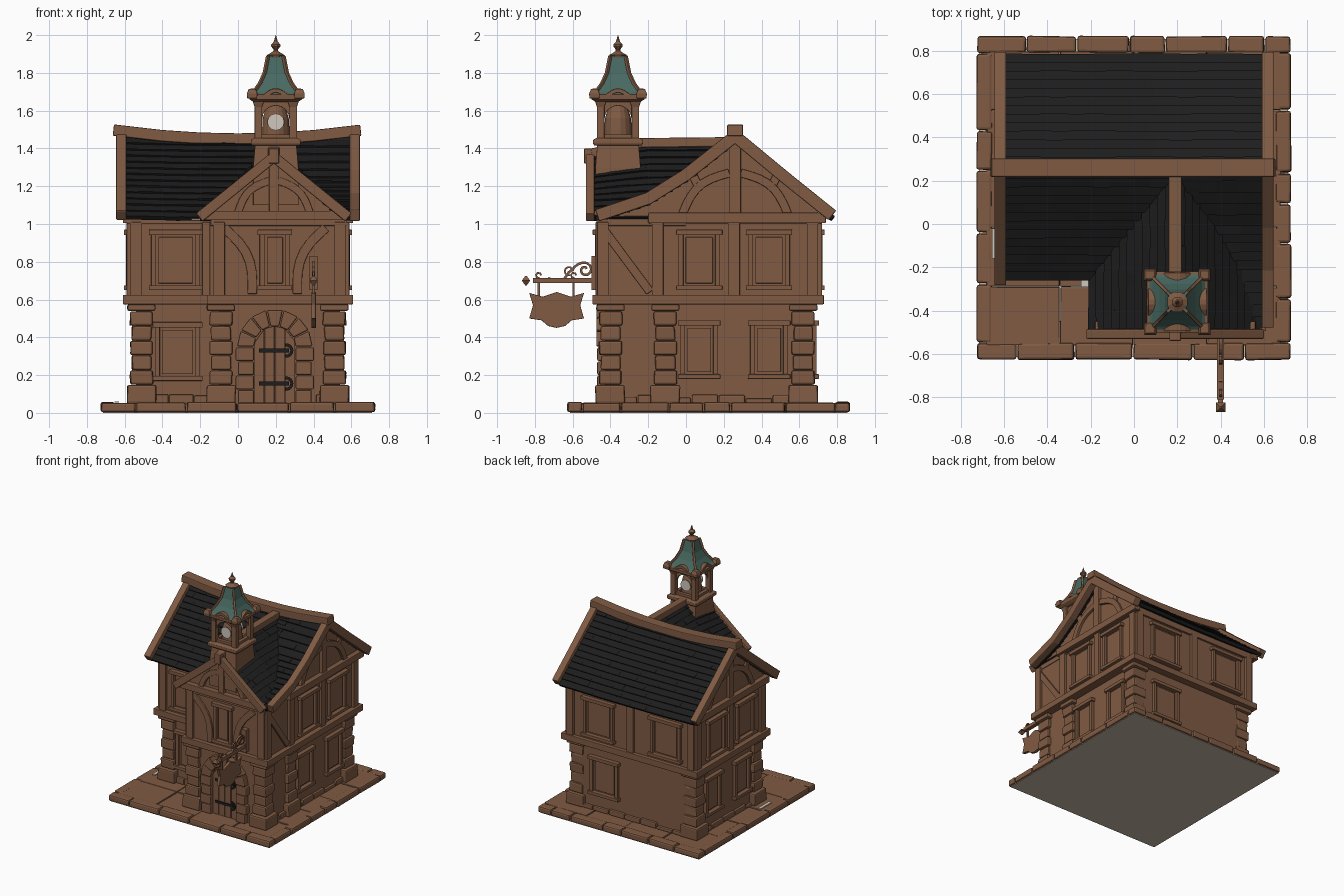
import bpy, bmesh, math, random
from mathutils import Vector as V

random.seed(4)
cube = bpy.data.objects.get("Cube")
if cube:
    bpy.data.objects.remove(cube)


def material(name, rgb):
    m = bpy.data.materials.new(name)
    m.use_nodes = True
    m.diffuse_color = (*rgb, 1)
    m.node_tree.nodes["Principled BSDF"].inputs["Base Color"].default_value = (*rgb, 1)
    return m


BROWN = material("warm_brown", (.215, .104, .056))
SLATE = material("slate_black", (.0125, .0125, .013))
COPPER = material("weathered_copper", (.065, .142, .12))
GREY = material("underside_grey", (.55, .46, .37))
CREAM = material("pale_cream", (.62, .57, .5))


def frame(o, u, out):
    o, u, out = V(o), V(u), V(out)
    return lambda a, z, d: o + u * a + out * d + V((0, 0, z))


class Part:
    def __init__(self, name, mat=BROWN, bevel=0):
        self.name, self.mat, self.bevel, self.bm = name, mat, bevel, bmesh.new()

    def loft(self, rings):
        rs = [[self.bm.verts.new(p) for p in r] for r in rings]
        n = len(rs[0])
        for a, b in zip(rs, rs[1:]):
            for i in range(n):
                j = (i + 1) % n
                self.bm.faces.new((a[i], a[j], b[j], b[i]))
        self.bm.faces.new(rs[0][::-1])
        self.bm.faces.new(rs[-1])

    def box(self, x0, x1, y0, y1, z0, z1, jit=0):
        j = lambda: random.uniform(-jit, jit)
        self.loft([[V((x + j(), y + j(), z)) for x, y in
                    ((x0, y0), (x1, y0), (x1, y1), (x0, y1))] for z in (z0, z1)])

    def prism(self, f, pts, d0, d1):
        self.loft([[f(u, z, d) for u, z in pts] for d in (d0, d1)])

    def rect(self, f, u0, u1, z0, z1, d0, d1):
        self.prism(f, [(u0, z0), (u1, z0), (u1, z1), (u0, z1)], d0, d1)

    def strip(self, f, path, w, d0, d1):
        p = [V(q) for q in path]
        rings = []
        for i, q in enumerate(p):
            t = (p[min(i + 1, len(p) - 1)] - p[max(i - 1, 0)]).normalized()
            n = V((-t.y, t.x)) * w / 2
            rings.append([f(*(q + n), d0), f(*(q - n), d0), f(*(q - n), d1), f(*(q + n), d1)])
        self.loft(rings)

    def turned(self, c, prof, n=4):
        k = math.sqrt(2) if n == 4 else 1
        self.loft([[V((c[0] + r * k * math.cos(math.tau * (i + .5) / n),
                       c[1] + r * k * math.sin(math.tau * (i + .5) / n), z))
                    for i in range(n)] for r, z in prof])

    def done(self):
        bmesh.ops.recalc_face_normals(self.bm, faces=self.bm.faces)
        me = bpy.data.meshes.new(self.name)
        self.bm.to_mesh(me)
        self.bm.free()
        me.materials.append(self.mat)
        ob = bpy.data.objects.new(self.name, me)
        bpy.context.collection.objects.link(ob)
        if self.bevel:
            m = ob.modifiers.new("Bevel", "BEVEL")
            m.width, m.segments = self.bevel, 2


def arc(p, q, bulge, n=7):
    p, q = V(p), V(q)
    s = V((p.y - q.y, q.x - p.x)) * bulge
    return [p.lerp(q, i / n) + s * math.sin(math.pi * i / n) for i in range(n + 1)]


X, Y = V((1, 0, 0)), V((0, 1, 0))
RIGHT, RIGHT_LOW = frame((.57, 0, 0), Y, X), frame((.54, 0, 0), Y, X)
LEFT, LEFT_LOW = frame((-.57, 0, 0), Y, -X), frame((-.54, 0, 0), Y, -X)
BACK, BACK_LOW = frame((0, .70, 0), X, Y), frame((0, .67, 0), X, Y)
FRONT, FRONT_LOW = frame((0, -.18, 0), X, -Y), frame((0, -.15, 0), X, -Y)
WING, WING_LOW = frame((0, -.46, 0), X, -Y), frame((0, -.43, 0), X, -Y)
WING_SIDE = frame((-.13, 0, 0), Y, -X)
SWEEP = [V(q) for q in ((.26, 1.465), (0, 1.26), (-.2, 1.135), (-.47, 1.045))]

# paved base
p = Part("underside", GREY)
p.box(-.715, .71, -.615, .855, 0, .006)
p.done()
p = Part("paving", bevel=.005)
for i in range(4):
    for j in range(5):
        x, y = -.68 + i * .34, -.56 + j * .272
        p.box(x, x + .336, y, y + .268, .005, .047 + random.uniform(0, .006), .002)
p.done()
p = Part("edge_stones", bevel=.012)
for along, lo, hi, sides in ((0, -.727, .725, ((-.627, -.55), (.79, .867))),
                             (1, -.55, .79, ((-.727, -.655), (.655, .725)))):
    for s0, s1 in sides:
        a = lo
        while a < hi - .02:
            b = a + random.uniform(.14, .29)
            b = hi if hi - b < .12 else b
            c = (a + .003, b - .003, s0, s1) if along == 0 else (s0, s1, a + .003, b - .003)
            p.box(*c, .004, random.uniform(.052, .06), .003)
            a = b
p.done()
p = Part("pale_chips", CREAM)
p.box(-.655, -.63, -.16, -.02, .054, .061)
p.box(-.245, -.2, -.29, -.25, 1.02, 1.028)
p.done()

# walls
p = Part("walls")
p.box(-.54, .54, -.15, .67, .04, .6)
p.box(-.10, .54, -.43, 0, .04, .6)
p.box(-.57, .57, -.18, .70, .58, 1.03)
p.box(-.13, .57, -.46, 0, .58, 1.03)
p.prism(LEFT, [(-.18, 1), (.70, 1), (.70, 1.07), (.26, 1.43), (-.18, 1.07)], -.06, 0)
p.prism(RIGHT, [(-.46, 1), (.70, 1), (.70, 1.07)] + [(q.x, q.y - .035) for q in SWEEP], -.06, 0)
p.prism(WING, [(-.13, 1), (.56, 1), (.56, 1.03), (.19, 1.34), (-.13, 1.06)], -.06, 0)
p.done()

# stone corners and footing
p = Part("corner_stones", bevel=.01)
for x, y in ((-.09, -.40), (.51, -.40), (-.51, -.12), (-.51, .62), (.51, .62), (.51, -.11)):
    z = .05
    for k in range(6):
        h = .10 if k == 0 else .078
        r = (.078, .052, .06)[0 if k == 0 else 1 + k % 2]
        p.box(x - r, x + r, y - r, y + r, z, z + h - .003, .004)
        z += h
    p.box(x - .075, x + .075, y - .075, y + .075, z, .575, .003)
p.done()
p = Part("footing_stones", bevel=.008)
for f, lo, hi in ((RIGHT_LOW, -.4, .6), (LEFT_LOW, -.12, .6), (BACK_LOW, -.5, .5),
                  (FRONT_LOW, -.5, -.1), (WING_LOW, -.08, -.01), (WING_LOW, .41, .5)):
    n = max(1, round((hi - lo) / .14))
    for i in range(n):
        w = (hi - lo) / n
        p.rect(f, lo + i * w + .002, lo + (i + 1) * w - .002, .05,
               random.uniform(.07, .1), -.02, .02)
p.done()

# timber frame
p = Part("timber_frame", bevel=.004)
p.box(-.61, .61, -.215, .73, .575, .625)
p.box(-.165, .61, -.495, 0, .575, .625)
p.box(-.585, .585, -.195, .715, 1.0, 1.055)
p.box(-.145, .575, -.475, 0, .99, 1.03)
for f, us in ((RIGHT, (-.44, -.15, .255, .67)), (LEFT, (-.15, .255, .67)), (BACK, (-.54, 0, .54)),
              (FRONT, (-.54, -.16)), (WING, (-.10, .54)), (WING_SIDE, (-.43,))):
    for u in us:
        p.rect(f, u - .03, u + .03, .62, 1.01, -.01, .02)
p.strip(RIGHT, [(-.45, .99), (-.19, .64)], .045, -.01, .015)
p.strip(WING_SIDE, [(-.43, .99), (-.2, .64)], .04, -.01, .012)
for s in (-1, 1):
    p.strip(WING, arc((.195 + s * .12, .63), (.195 + s * .27, .98), s * .15), .05, -.01, .014)
    p.strip(WING, arc((.19 + s * .19, 1.06), (.19 + s * .02, 1.23), -s * .16), .04, -.01, .025)
    for f in (LEFT, RIGHT):
        p.strip(f, arc((.26 + s * .28, 1.05), (.26 + s * .03, 1.27), -s * .16), .045, -.01, .02)
        p.strip(f, [(.26 + s * .19, 1.19), (.26 + s * .22, 1.25)], .045, -.01, .016)
for f in (LEFT, RIGHT):
    p.rect(f, .23, .29, 1.05, 1.43, -.01, .025)
    p.rect(f, -.2, .74, 1.005, 1.06, -.01, .04)
p.rect(WING, .165, .215, 1.05, 1.34, -.01, .03)
p.rect(WING, -.18, .56, 1.02, 1.07, -.01, .045)
p.done()

# windows with closed shutters
p = Part("windows", bevel=.003)


def window(f, u0, u1, z0, z1):
    w = .026
    p.rect(f, u0, u0 + w, z0, z1, -.01, .022)
    p.rect(f, u1 - w, u1, z0, z1, -.01, .022)
    p.rect(f, u0 - .012, u1 + .012, z1 - .028, z1, -.01, .034)
    p.rect(f, u0 - .012, u1 + .012, z0, z0 + .025, -.01, .034)
    p.rect(f, u0 + w + .012, u1 - w - .012, z0 + .036, z1 - .04, -.01, .01)


for f, low in ((RIGHT, RIGHT_LOW), (LEFT, LEFT_LOW)):
    for u in (-.04, .33):
        window(f, u, u + .22, .65, .97)
        window(low, u + .01, u + .21, .18, .49)
for u in (-.45, .15):
    window(BACK, u, u + .27, .65, .97)
window(BACK_LOW, .13, .38, .18, .49)
window(FRONT, -.46, -.2, .65, .97)
window(FRONT_LOW, -.44, -.2, .17, .48)
window(WING, .115, .275, .65, .97)
p.done()

# arched doorway
p = Part("door_surround", bevel=.008)
for s in (-1, 1):
    for k in range(4):
        z, o = .05 + k * .075, .195 + (k % 2) * .012
        a, b = sorted((.195 + s * .11, .195 + s * o))
        p.rect(WING_LOW, a, b, z, z + .072, -.01, .04)
for k in range(7):
    a, b = math.pi * (k + .03) / 7, math.pi * (k + .97) / 7
    p.prism(WING_LOW, [(.195 + r * math.cos(t), .35 + r * math.sin(t))
                       for r, t in ((.11, a), (.2, a), (.2, b), (.11, b))], -.01, .045)
p.done()
p = Part("door_planks", bevel=.003)
for k in range(4):
    a, b = -.108 + k * .054, -.057 + k * .054
    top = [.35 + math.sqrt(max(0, .0121 - u * u)) for u in (a, b)]
    p.prism(WING_LOW, [(.195 + a, .05), (.195 + b, .05), (.195 + b, top[1]), (.195 + a, top[0])], -.01, .014)
p.done()
p = Part("door_iron", SLATE)
for z in (.155, .33):
    p.strip(WING_LOW, [(.11, z), (.27, z)], .02, .012, .022)
    p.strip(WING_LOW, [(.255 + .03 * math.cos(t / 3), z + .03 * math.sin(t / 3))
                       for t in range(-5, 6)], .016, .012, .024)
p.done()

# shingled roofs


def shingles(name, P, rows, cols):
    q = Part(name, SLATE)
    n = (P(1, .5) - P(0, .5)).cross(P(.5, 1) - P(.5, 0)).normalized()
    n *= 1 if n.z > 0 else -1
    for i in range(rows):
        t0, t1 = i / rows, min((i + 1.1) / rows, 1.02)
        cuts = [0] + [(k + random.uniform(-.3, .3)) / cols for k in range(1, cols)] + [1]
        for a, b in zip(cuts, cuts[1:]):
            h = n * random.uniform(.009, .014)
            top = [P(a, t0), P(b, t0), P(b, t1) + h, P(a, t1) + h]
            q.loft([[v - n * .025 for v in top], top])
    q.done()


def slope(x0, x1, y1, z1):
    def P(s, t):
        x = x0 + (x1 - x0) * s
        return V((x, .26 + (y1 - .26) * t, 1.45 + (z1 - 1.45) * t + .008 * (x / .6) ** 2))
    return P


def swept(s, t):
    k = min(int(t * 3), 2)
    q = SWEEP[k].lerp(SWEEP[k + 1], t * 3 - k)
    return V((.20 + .39 * s, q.x, q.y - .015))


shingles("rear_roof", slope(-.61, .59, .775, 1.03), 13, 12)
shingles("front_roof", slope(-.61, .30, -.25, 1.03), 13, 9)
shingles("long_side_roof", swept, 15, 4)
for nm, xe in (("wing_roof_inner", -.2), ("wing_roof_outer", .57)):
    shingles(nm, lambda s, t: V((.19 + (xe - .19) * t, -.5 + .7 * s,
                                 (1.37 + .055 * min(1, 2.5 * s)) * (1 - t) + 1.03 * t)), 11, 7)

# roof edge boards and ridges
p = Part("roof_boards", bevel=.006)
for f, front in ((LEFT, [(.26, 1.465), (0, 1.255), (-.265, 1.045)]), (RIGHT, SWEEP)):
    p.strip(f, [(.26, 1.465), (.52, 1.25), (.775, 1.045)], .065, .02, .075)
    p.strip(f, front, .065, .02, .075)
for e in (-.205, .585):
    p.strip(WING, [(.19, 1.355), (e, 1.035)], .055, .025, .07)
p.strip(frame((.19, 0, 0), Y, X), [(-.5, 1.375), (-.24, 1.43), (.22, 1.435)], .05, -.03, .03)
p.box(.163, .217, -.54, -.48, 1.32, 1.40)
ridge = frame((0, .26, 0), X, Y)
p.strip(ridge, [(x / 10, 1.45 + .046 * (x / 6.5) ** 2) for x in (-6.6, -4, -2, 0, 2, 4, 6.5)],
        .06, -.042, .042)
p.done()

# bell tower
C = (.2, -.36)
p = Part("bell_tower", bevel=.003)
p.turned(C, [(.12, 1.1), (.12, 1.3), (.11, 1.42)])
p.turned(C, [(.125, 1.415), (.132, 1.425), (.132, 1.445), (.115, 1.455)])
for k in range(4):
    out = V((round(math.cos(k * math.pi / 2)), round(math.sin(k * math.pi / 2)), 0))
    u = V((-out.y, out.x, 0))
    f = frame((*C, 0), u, out)
    hole = [(.072 * math.cos(t * math.pi / 8), 1.555 + .072 * math.sin(t * math.pi / 8)) for t in range(9)]
    p.prism(f, [(.085, 1.45), (.085, 1.66), (-.085, 1.66), (-.085, 1.45), (-.072, 1.45)]
            + hole[::-1] + [(.072, 1.45)], .075, .095)
    p.rect(f, -.085, .085, 1.45, 1.475, .07, .098)
    p.strip(f, arc((-.07, 1.665), (.07, 1.665), .3), .022, .09, .135)
    c = V((*C, 0)) + (out + u) * .092
    p.turned(c, [(.022, 1.44), (.02, 1.46), (.02, 1.62), (.03, 1.65), (.03, 1.67)])
    c = V((*C, 0)) + (out + u) * .125
    p.turned(c, [(.026, 1.665), (.028, 1.69), (.018, 1.715)])
    rib = frame((*C, 0), (out + u), (out - u) * .7)
    p.strip(rib, [(.116, 1.70), (.084, 1.745), (.059, 1.80), (.041, 1.89)], .013, -.008, .008)
p.turned(C, [(.115, 1.645), (.14, 1.66), (.142, 1.685), (.12, 1.69)])
p.done()
p = Part("tower_roof", COPPER)
p.turned(C, [(.128, 1.688), (.114, 1.70), (.083, 1.745), (.058, 1.80), (.04, 1.89)])
p.done()
p = Part("finial")
p.turned(C, [(.044, 1.88), (.05, 1.895), (.03, 1.905), (.014, 1.915), (.014, 1.925),
             (.026, 1.94), (.026, 1.95), (.012, 1.965), (.001, 2.0)], 8)
p.done()
p = Part("bell")
p.turned(C, [(.074, 1.45), (.074, 1.5), (.07, 1.56), (.055, 1.61), (.03, 1.635), (.01, 1.66)], 16)
p.done()
p = Part("bell_discs", CREAM)
for s in (-1, 1):
    f = frame((.2, -.36, 0), X, Y * s)
    p.prism(f, [(.045 * math.cos(t * math.tau / 12), 1.54 + .045 * math.sin(t * math.tau / 12))
                for t in range(12)], .074, .081)
p.done()

# hanging sign
SIGN = frame((.4, 0, 0), Y, X)
p = Part("sign_bracket")
p.box(.378, .422, -.50, -.46, .65, .83)
p.rect(SIGN, -.81, -.48, .688, .715, -.016, .016)
p.turned((.4, -.847), [(.004, .675), (.022, .70), (.004, .725)])
spiral = [(-.535 + (.04 - .0022 * t) * math.cos(1.9 - t / 1.7), .757 + (.04 - .0022 * t) * math.sin(1.9 - t / 1.7))
          for t in range(14)]
p.strip(SIGN, arc((-.73, .715), (-.62, .745), -.3) + arc((-.6, .76), (-.555, .793), .1, 3) + spiral,
        .013, -.008, .008)
p.strip(SIGN, [(-.62 + .022 * math.cos(t / 1.6), .75 + .022 * math.sin(t / 1.6)) for t in range(9)],
        .01, -.007, .007)
for y in (-.78, -.595):
    p.strip(SIGN, [(y, .69), (y, .61)], .012, -.006, .006)
    p.strip(SIGN, [(y + .014 * math.cos(t), .728 + .014 * math.sin(t)) for t in range(6)], .01, -.006, .006)
p.done()
p = Part("sign_board", bevel=.003)
half = [(0, .64), (.075, .615), (.145, .635), (.125, .57), (.145, .50), (.08, .49), (.045, .46), (0, .45)]
p.prism(SIGN, [(-.685 + u, z) for u, z in half] + [(-.685 - u, z) for u, z in half[-2:0:-1]], -.012, .012)
p.done()
